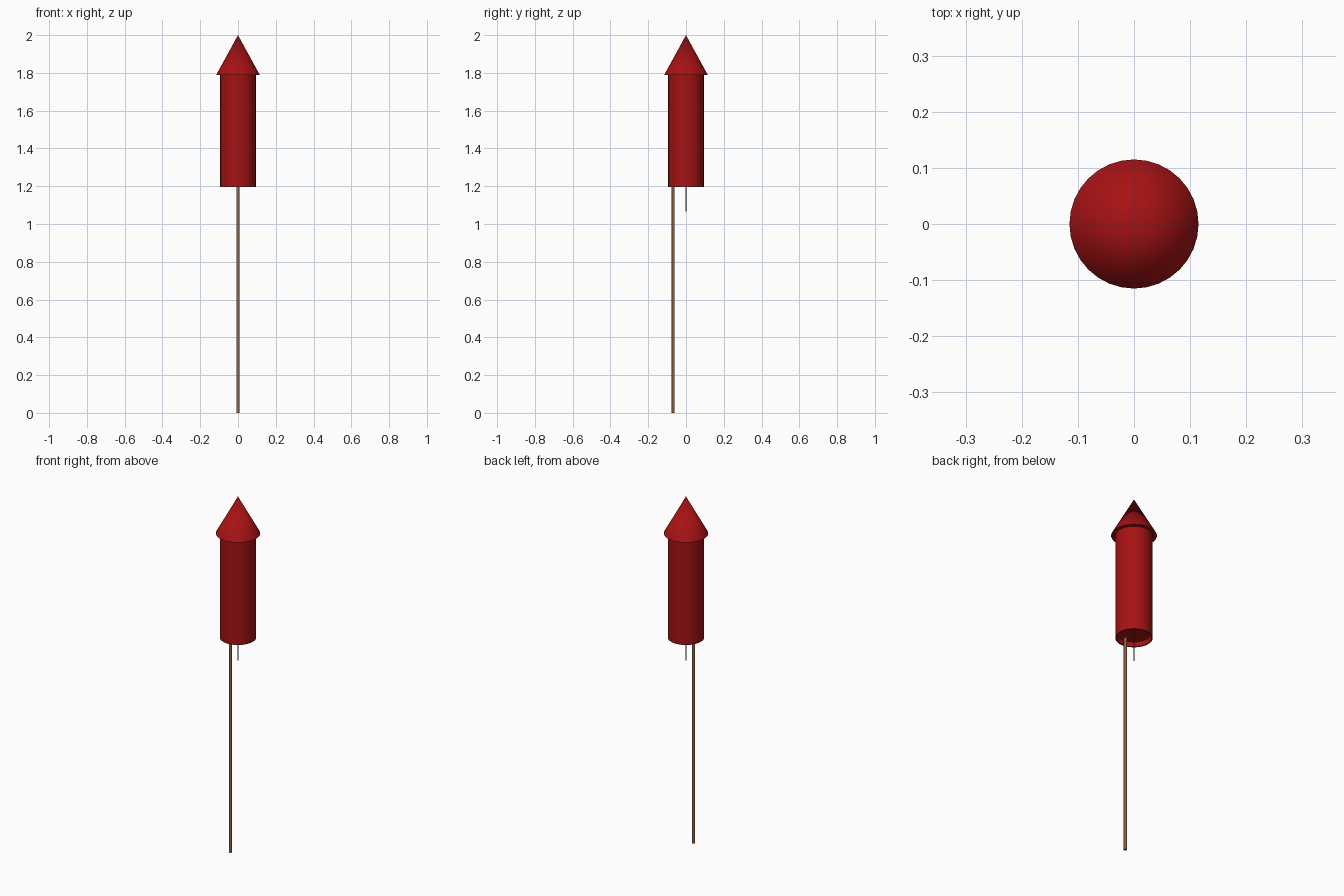
import bpy, bmesh, math

if "Cube" in bpy.data.objects:
    bpy.data.objects.remove(bpy.data.objects["Cube"])


def material(name, color):
    m = bpy.data.materials.new(name)
    m.diffuse_color = (*color, 1)
    m.use_nodes = True
    m.node_tree.nodes["Principled BSDF"].inputs["Base Color"].default_value = m.diffuse_color
    return m


RED = material("firework red", (0.38, 0.006, 0.007))
WOOD = material("wood brown", (0.30, 0.135, 0.055))
GREY = material("fuse grey", (0.06, 0.06, 0.065))


def lathe(name, profile, mat, sides=32, y=0.0):
    """Spin an (r, z) profile round the vertical axis."""
    bm = bmesh.new()
    verts = [bm.verts.new((r, 0, z)) for r, z in profile]
    edges = [bm.edges.new(pair) for pair in zip(verts, verts[1:])]
    bmesh.ops.spin(bm, geom=verts + edges, cent=(0, 0, 0), axis=(0, 0, 1),
                   angle=math.tau, steps=sides, use_duplicate=False)
    bmesh.ops.remove_doubles(bm, verts=bm.verts, dist=1e-5)
    bmesh.ops.dissolve_degenerate(bm, edges=bm.edges, dist=1e-6)
    bmesh.ops.recalc_face_normals(bm, faces=bm.faces)
    for f in bm.faces:
        f.smooth = True
    me = bpy.data.meshes.new(name)
    bm.to_mesh(me)
    bm.free()
    me.set_sharp_from_angle(angle=math.radians(35))
    me.materials.append(mat)
    ob = bpy.data.objects.new(name, me)
    ob.location.y = y
    bpy.context.collection.objects.link(ob)
    return ob


# Paper tube with a recessed base
lathe("rocket_tube", [(0, 1.225), (0.088, 1.225), (0.088, 1.197), (0.094, 1.197),
                      (0.094, 1.79), (0, 1.79)], RED)
# Overhanging pointed cap
lathe("nose_cone", [(0, 1.79), (0.115, 1.79), (0, 2.0)], RED)
# Guide stick at the front of the tube
lathe("stick", [(0, 0), (0.008, 0), (0.008, 1.226), (0, 1.226)], WOOD, 12, -0.068)
# Fuse hanging from the middle of the base
lathe("fuse", [(0, 1.066), (0.003, 1.066), (0.003, 1.226), (0, 1.226)], GREY, 8)
